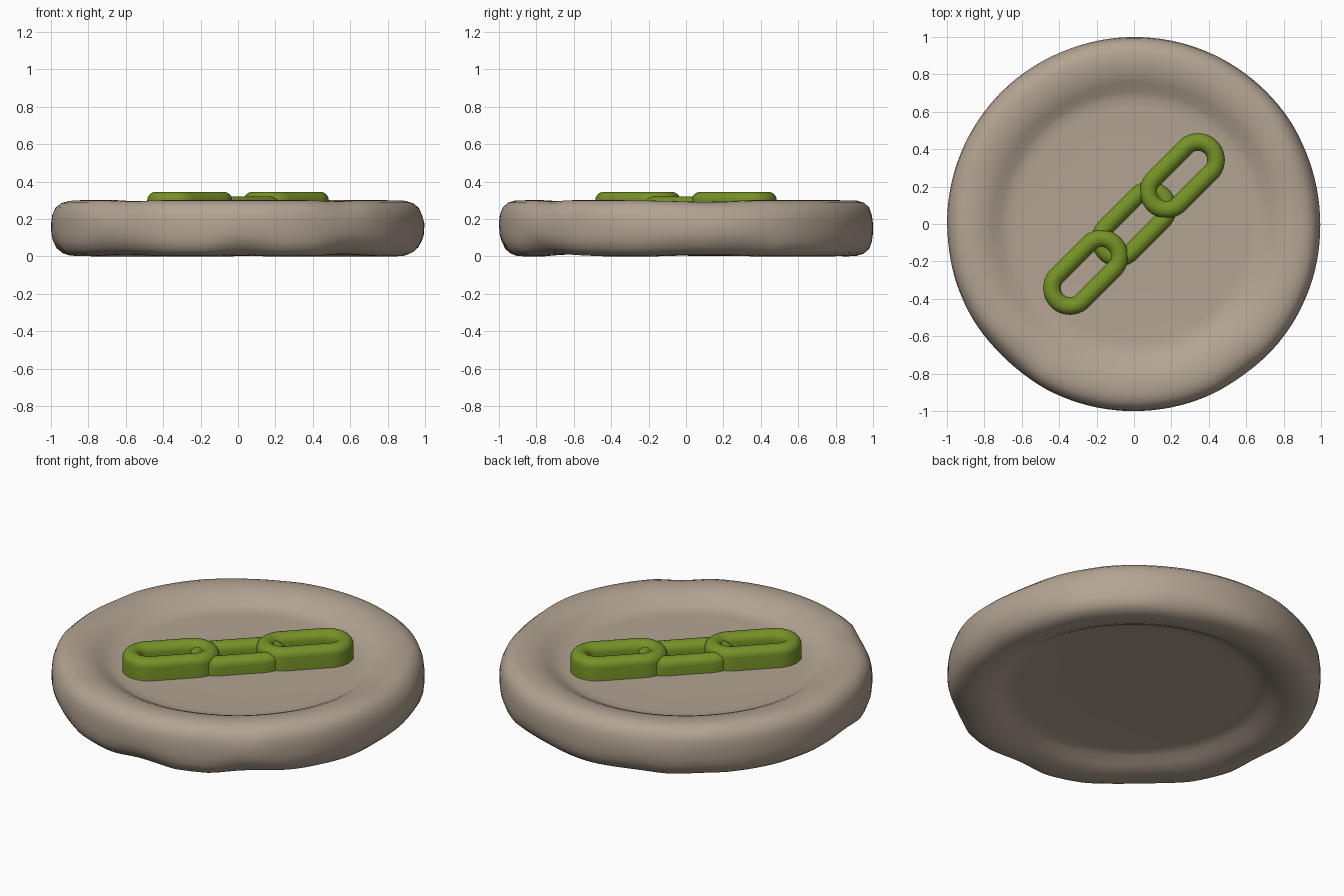
import bpy, bmesh, math
from mathutils import Vector, noise

if "Cube" in bpy.data.objects:
    bpy.data.objects.remove(bpy.data.objects["Cube"])


def material(name, rgb):
    m = bpy.data.materials.new(name)
    m.diffuse_color = (*rgb, 1)
    m.use_nodes = True
    m.node_tree.nodes["Principled BSDF"].inputs["Base Color"].default_value = m.diffuse_color
    return m


def finish(name, bm, mat, angle):
    bmesh.ops.recalc_face_normals(bm, faces=bm.faces)
    me = bpy.data.meshes.new(name)
    bm.to_mesh(me)
    bm.free()
    ob = bpy.data.objects.new(name, me)
    bpy.context.collection.objects.link(ob)
    me.materials.append(mat)
    bpy.ops.object.select_all(action='DESELECT')
    ob.select_set(True)
    bpy.context.view_layer.objects.active = ob
    bpy.ops.object.shade_smooth_by_angle(angle=math.radians(angle))
    return ob


def bridge(bm, a, b):
    n = len(a)
    for i in range(n):
        j = (i + 1) % n
        bm.faces.new((a[i], a[j], b[j], b[i]))


stone = material("stone", (0.45, 0.37, 0.29))
green = material("green", (0.18, 0.29, 0.02))

# Worn stone disc: one half profile, mirrored for the underside
half = [(0.3, 0.225), (0.62, 0.225), (0.67, 0.228), (0.71, 0.242), (0.76, 0.272),
        (0.81, 0.293), (0.86, 0.30), (0.91, 0.299), (0.95, 0.287), (0.98, 0.262),
        (0.995, 0.222), (1.0, 0.18)]
profile = half + [(r, 0.3 - z) for r, z in reversed(half)]
bm = bmesh.new()
N = 128
rings = []
for r, z in profile:
    ring = []
    for i in range(N):
        a = math.tau * i / N
        p = Vector((r * math.cos(a), r * math.sin(a), z))
        # shallow dents in the rim corners, none on the floor or widest line
        edge = max(0, min(1, (r - 0.62) / 0.15)) * min(1, abs(z - 0.15) / 0.12)
        dent = 0.035 * edge * max(0, noise.noise(p * 2.5 + Vector((3, 7, 1))))
        p.x -= dent * math.cos(a) * 0.8
        p.y -= dent * math.sin(a) * 0.8
        p.z -= dent * 0.5 * (1 if z > 0.15 else -1)
        ring.append(bm.verts.new(p))
    rings.append(ring)
for a, b in zip(rings, rings[1:]):
    bridge(bm, a, b)
bm.faces.new(rings[0])
bm.faces.new(rings[-1])
finish("stone_disc", bm, stone, 50)


# Raised chain link: arched section swept round a stadium-shaped path
def link(name, centre, half_len, top, radius=0.096, w=0.047):
    path = []
    for end in (1, -1):
        for i in range(25):
            a = -math.pi / 2 + math.pi * i / 24 + (0 if end == 1 else math.pi)
            path.append((end * half_len, a))
    h = 0.045
    section = [(w, 0.2)]
    section += [(w * math.cos(math.pi * k / 12), top - h + h * math.sin(math.pi * k / 12))
                for k in range(13)]
    section += [(-w, 0.2)]
    bm = bmesh.new()
    c, s = math.cos(math.pi / 4), math.sin(math.pi / 4)
    loops = []
    for cx, a in path:
        loop = []
        for off, z in section:
            u = centre + cx + (radius + off) * math.cos(a)
            v = (radius + off) * math.sin(a)
            loop.append(bm.verts.new((u * c - v * s, u * s + v * c, z)))
        loops.append(loop)
    for i in range(len(loops)):
        bridge(bm, loops[i], loops[(i + 1) % len(loops)])
    finish(name, bm, green, 50)


link("upper_link", 0.365, 0.119, 0.345)
link("middle_link", 0.0, 0.119, 0.32)
link("lower_link", -0.365, 0.119, 0.345)
